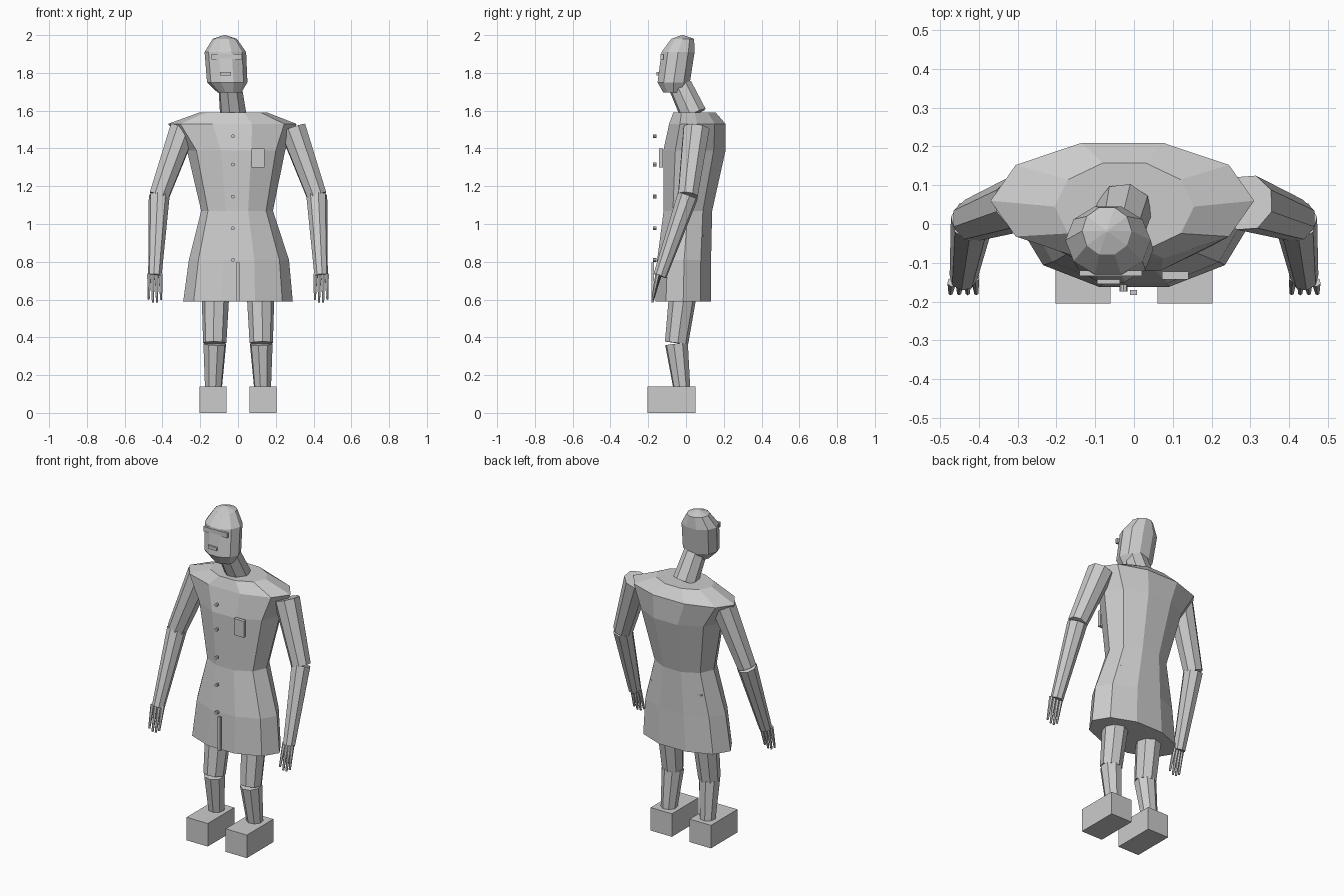
import bpy, bmesh, math
from mathutils import Vector, Matrix

cube = bpy.data.objects.get("Cube")
if cube:
    bpy.data.objects.remove(cube, do_unlink=True)

# Single plain grey for the whole figure
GREY = (0.6, 0.6, 0.6, 1.0)
grey = bpy.data.materials.new("plain_grey")
grey.use_nodes = True
grey.diffuse_color = GREY
grey.node_tree.nodes["Principled BSDF"].inputs["Base Color"].default_value = GREY


def finish(name, bm):
    bmesh.ops.recalc_face_normals(bm, faces=bm.faces[:])
    mesh = bpy.data.meshes.new(name)
    bm.to_mesh(mesh)
    bm.free()
    mesh.materials.append(grey)
    obj = bpy.data.objects.new(name, mesh)
    bpy.context.collection.objects.link(obj)
    return obj


def loft(name, rings, sides=10):
    """Stack of elliptical rings (cx, cy, z, rx, ry), capped at both ends."""
    bm = bmesh.new()
    angles = [math.tau * i / sides for i in range(sides)]
    loops = [[bm.verts.new((cx + rx * math.cos(a), cy + ry * math.sin(a), z)) for a in angles]
             for cx, cy, z, rx, ry in rings]
    for low, high in zip(loops, loops[1:]):
        for i in range(sides):
            j = (i + 1) % sides
            bm.faces.new((low[i], low[j], high[j], high[i]))
    bm.faces.new(loops[0])
    bm.faces.new(loops[-1])
    return finish(name, bm)


def limb(name, start, end, r_start, r_end, sides=8):
    """Tapered prism running from start to end."""
    start, end = Vector(start), Vector(end)
    axis = end - start
    turn = axis.to_track_quat('Z', 'Y').to_matrix().to_4x4()
    bm = bmesh.new()
    bmesh.ops.create_cone(bm, cap_ends=True, segments=sides, radius1=r_start, radius2=r_end,
                          depth=axis.length,
                          matrix=Matrix.Translation((start + end) / 2) @ turn)
    return finish(name, bm)


def box(name, low, high):
    low, high = Vector(low), Vector(high)
    bm = bmesh.new()
    bmesh.ops.create_cube(bm, size=1, matrix=Matrix.Translation((low + high) / 2)
                          @ Matrix.Diagonal((*(high - low), 1)))
    return finish(name, bm)


# Coat from hem to collar
loft("coat", [
    (0.00, -0.015, 0.59, 0.29, 0.155),
    (0.005, -0.01, 0.81, 0.265, 0.15),
    (-0.005, 0.01, 1.07, 0.19, 0.135),
    (-0.01, 0.045, 1.39, 0.26, 0.173),
    (-0.03, 0.06, 1.53, 0.34, 0.157),
    (-0.025, 0.045, 1.59, 0.18, 0.118),
])

# Neck and head, leaning forward
limb("neck", (-0.025, 0.04, 1.58), (-0.042, -0.03, 1.73), 0.072, 0.064)
loft("head", [
    (-0.045, -0.065, 1.695, 0.062, 0.058),
    (-0.057, -0.065, 1.75, 0.107, 0.09),
    (-0.067, -0.042, 1.91, 0.11, 0.092),
    (-0.07, -0.018, 1.98, 0.064, 0.064),
    (-0.07, -0.018, 2.0, 0.004, 0.004),
])
box("brow_band", (-0.14, -0.134, 1.87), (0.02, -0.12, 1.9))
box("mouth", (-0.095, -0.155, 1.785), (-0.036, -0.14, 1.805))

# Arms, hands and legs on both sides
for side, s in (("left", 1), ("right", -1)):
    elbow = (s * 0.417, 0.01, 1.15)
    wrist = (s * 0.44, -0.138, 0.725)
    limb(side + "_upper_arm", (s * 0.29, 0.055, 1.505), elbow, 0.074, 0.056)
    limb(side + "_forearm", elbow, wrist, 0.056, 0.036)
    for i in range(4):
        drop = 0.585 + 0.015 * (i in (0, 3))
        limb(f"{side}_finger_{i + 1}",
             (s * (0.41 + 0.02 * i), -0.138 - 0.004 * i, 0.735),
             (s * (0.407 + 0.022 * i), -0.178, drop), 0.012, 0.006, 6)

    knee_x = s * 0.123
    limb(side + "_thigh", (s * 0.115, 0.025, 0.95), (knee_x, -0.05, 0.37), 0.088, 0.062)
    limb(side + "_shin", (knee_x, -0.05, 0.365), (s * 0.13, -0.022, 0.13), 0.062, 0.046)
    x_range = sorted((s * 0.06, s * 0.203))
    box(side + "_shoe", (x_range[0], -0.205, 0), (x_range[1], 0.05, 0.14))

# Coat details: buttons, front slit, chest pocket
for i, z in enumerate((0.81, 0.977, 1.145, 1.315, 1.465)):
    limb(f"button_{i + 1}", (-0.027, -0.156, z), (-0.027, -0.174, z), 0.01, 0.01)
box("front_slit", (-0.01, -0.183, 0.59), (0.008, -0.17, 0.795))
box("chest_pocket", (0.072, -0.143, 1.3), (0.14, -0.122, 1.4))
